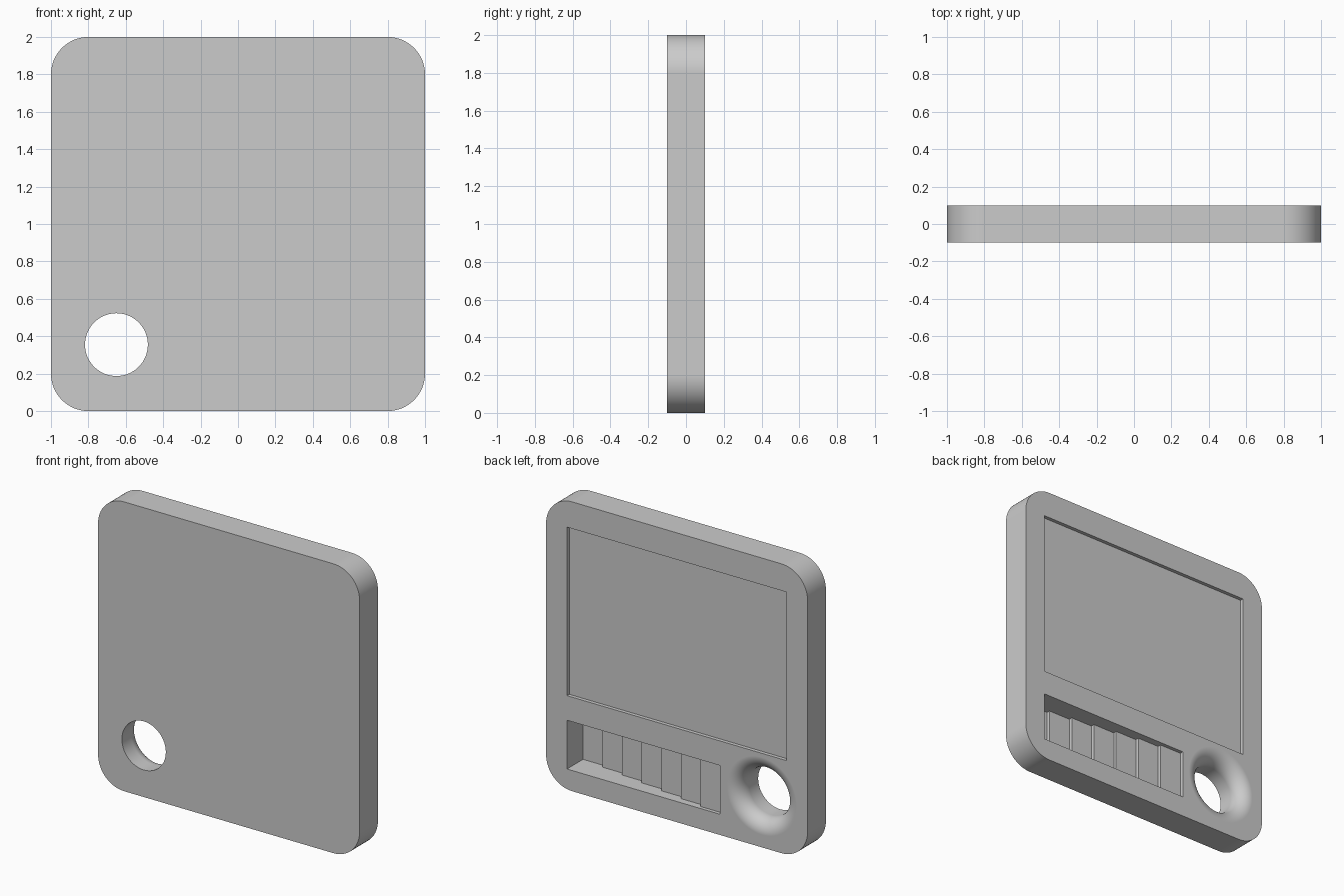
import bpy, bmesh
from math import sin, cos, pi, radians
from mathutils import Vector

cube = bpy.data.objects.get("Cube")
if cube:
    bpy.data.objects.remove(cube, do_unlink=True)

BACK = 0.1            # y of the back face
STEP = 0.025          # depth of the screen recess and of each stair tread

grey = bpy.data.materials.new("light_grey")
grey.use_nodes = True
grey.diffuse_color = (0.6, 0.6, 0.6, 1)
grey.node_tree.nodes["Principled BSDF"].inputs["Base Color"].default_value = (0.6, 0.6, 0.6, 1)


def finish(name, bm):
    bmesh.ops.recalc_face_normals(bm, faces=bm.faces)
    mesh = bpy.data.meshes.new(name)
    bm.to_mesh(mesh)
    bm.free()
    mesh.materials.append(grey)
    obj = bpy.data.objects.new(name, mesh)
    bpy.context.collection.objects.link(obj)
    return obj


def prism(name, points, direction):
    """Extrude a closed outline along a direction."""
    bm = bmesh.new()
    face = bm.faces.new([bm.verts.new(p) for p in points])
    top = bmesh.ops.extrude_face_region(bm, geom=[face])["geom"]
    verts = [v for v in top if isinstance(v, bmesh.types.BMVert)]
    bmesh.ops.translate(bm, verts=verts, vec=Vector(direction))
    return finish(name, bm)


def lathe(name, profile, centre, steps=64):
    """Revolve (radius, y) points around a y-parallel axis."""
    bm = bmesh.new()
    verts = [bm.verts.new((centre[0] + r, y, centre[2])) for r, y in profile]
    edges = [bm.edges.new(pair) for pair in zip(verts, verts[1:])]
    bmesh.ops.spin(bm, geom=verts + edges, cent=centre, axis=(0, 1, 0),
                   angle=2 * pi, steps=steps)
    bmesh.ops.remove_doubles(bm, verts=bm.verts, dist=1e-5)
    return finish(name, bm)


# Rounded square plate
radius, arc = 0.2, 16
outline = []
for quarter, (sx, sz) in enumerate([(1, 1), (-1, 1), (-1, -1), (1, -1)]):
    for i in range(arc + 1):
        a = (quarter + i / arc) * pi / 2
        outline.append((sx * (1 - radius) + radius * cos(a), -BACK,
                        1 + sz * (1 - radius) + radius * sin(a)))
plate = prism("plate", outline, (0, 2 * BACK, 0))

# Shallow screen recess in the back
w, low, high = 0.84, 0.65, 1.815
screen = prism("screen_cutter",
               [(x, BACK - STEP, z) for x, z in [(-w, low), (w, low), (w, high), (-w, high)]],
               (0, 0.1, 0))

# Slot whose floor climbs in seven stair treads
left, right, count = 0.84, -0.33, 7
tread = (left - right) / count
stairs = [(right, 0.2), (left, 0.2)]
for i in range(count):
    y = BACK - STEP * (count - i)
    stairs += [(left - i * tread, y), (left - (i + 1) * tread, y)]
slot = prism("stair_slot_cutter", [(x, y, 0.143) for x, y in stairs], (0, 0, 0.337))

# Through hole flaring out smoothly at the back
hole_r, flare = 0.168, 0.1
profile = [(0, -0.2), (hole_r, -0.2)]
for i in range(17):
    a = i / 16 * pi / 2
    profile.append((hole_r + flare * (1 - cos(a)), BACK - flare * (1 - sin(a))))
profile += [(hole_r + flare, 0.2), (0, 0.2)]
hole = lathe("hole_cutter", profile, (-0.65, 0, 0.355))

# Cut everything out of the plate
bpy.context.view_layer.objects.active = plate
plate.select_set(True)
for cutter in (screen, slot, hole):
    mod = plate.modifiers.new(cutter.name, "BOOLEAN")
    mod.operation, mod.solver, mod.object = "DIFFERENCE", "EXACT", cutter
    bpy.ops.object.modifier_apply(modifier=mod.name)
    bpy.data.objects.remove(cutter, do_unlink=True)

# Smooth curves, crisp edges, flat faces kept flat
bpy.ops.object.shade_smooth_by_angle(angle=radians(30))
normals = plate.modifiers.new("face_weighted_normals", "WEIGHTED_NORMAL")
normals.keep_sharp = True
